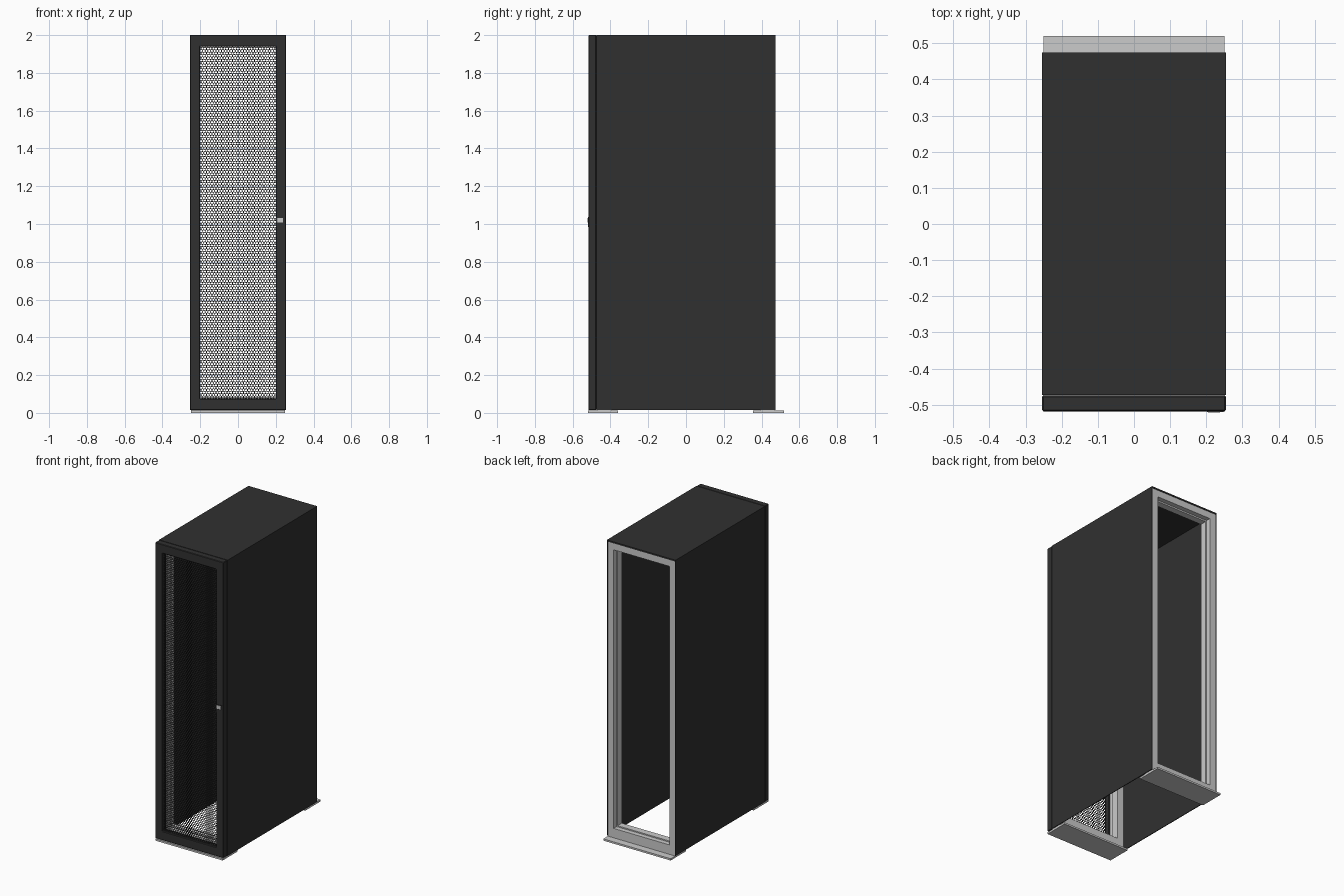
import bpy, bmesh, math

if "Cube" in bpy.data.objects:
    bpy.data.objects.remove(bpy.data.objects["Cube"])

black = bpy.data.materials.new("black_paint")
black.diffuse_color = (0.03, 0.03, 0.03, 1)
black.use_nodes = True
black.node_tree.nodes["Principled BSDF"].inputs["Base Color"].default_value = black.diffuse_color


def finish(name, bm, mat=None, bevel=0):
    bmesh.ops.recalc_face_normals(bm, faces=bm.faces)
    me = bpy.data.meshes.new(name)
    bm.to_mesh(me)
    bm.free()
    ob = bpy.data.objects.new(name, me)
    bpy.context.collection.objects.link(ob)
    if mat:
        me.materials.append(mat)
    if bevel:
        mod = ob.modifiers.new("edge", "BEVEL")
        mod.width = bevel
        mod.segments = 1
    return ob


def box(name, x, y, z, mat=None, bevel=0):
    """Box from (min, max) ranges."""
    bm = bmesh.new()
    bmesh.ops.create_cube(bm, size=1)
    for v in bm.verts:
        v.co = [r[0] + (c + 0.5) * (r[1] - r[0]) for c, r in zip(v.co, (x, y, z))]
    return finish(name, bm, mat, bevel)


def ring(name, outer, inner, y, mat=None, bevel=0):
    """Rectangular frame; outer/inner = (half width, z low, z high)."""
    bm = bmesh.new()
    loops = []
    for yy in y:
        for h, lo, hi in (outer, inner):
            loops.append([bm.verts.new((px, yy, pz)) for px, pz in
                          ((-h, lo), (h, lo), (h, hi), (-h, hi))])
    of, nf, ob, nb = loops
    for a, b in ((of, nf), (nf, nb), (nb, ob), (ob, of)):
        for i in range(4):
            j = (i + 1) % 4
            bm.faces.new((a[i], a[j], b[j], b[i]))
    return finish(name, bm, mat, bevel)


# outer panels
for side, s in (("left", -1), ("right", 1)):
    xs = sorted((s * 0.25, s * 0.255))
    box(side + "_side_panel", xs, (-0.473, 0.475), (0.015, 2.0), black)
box("top_panel", (-0.25, 0.25), (-0.473, 0.475), (1.99, 2.0), black)

# grey inner frames, front and rear, each with a small step
for end, s in (("front", -1), ("rear", 1)):
    ring(end + "_frame", (0.25, 0.012, 1.99), (0.207, 0.075, 1.945),
         sorted((s * 0.472, s * 0.44)))
    ring(end + "_inner_frame", (0.25, 0.012, 1.99), (0.2, 0.083, 1.935),
         sorted((s * 0.44, s * 0.395)))

# base plates
box("front_base_plate", (-0.25, 0.25), (-0.52, -0.36), (0, 0.012))
box("rear_base_plate", (-0.25, 0.25), (0.355, 0.52), (0, 0.012))

# front door
ring("door_frame", (0.254, 0.015, 2.0), (0.2, 0.075, 1.94),
     (-0.517, -0.475), black, 0.003)

# perforated sheet: staggered hexagonal holes
pitch, hole = 0.0145, 0.0062
R = pitch / math.sqrt(3)
row_step = R * 1.5
bm = bmesh.new()
for r in range(int(1.88 / row_step) + 1):
    z = 0.07 + r * row_step
    for c in range(-14, 15):
        x = c * pitch + (pitch / 2 if r % 2 else 0)
        cell = []
        for rad in (R, hole):
            cell.append([bm.verts.new((x + rad * math.sin(k * math.pi / 3), -0.505,
                                       z + rad * math.cos(k * math.pi / 3)))
                         for k in range(6)])
        for k in range(6):
            n = (k + 1) % 6
            bm.faces.new((cell[0][k], cell[0][n], cell[1][n], cell[1][k]))
bmesh.ops.remove_doubles(bm, verts=bm.verts, dist=0.0003)
sheet = finish("door_perforated_sheet", bm, black)
thick = sheet.modifiers.new("thickness", "SOLIDIFY")
thick.thickness = 0.0015

# door latch
box("latch_housing", (0.202, 0.248), (-0.52, -0.51), (0.985, 1.036), black)
box("latch_handle", (0.205, 0.238), (-0.522, -0.515), (1.008, 1.033), None, 0.001)
